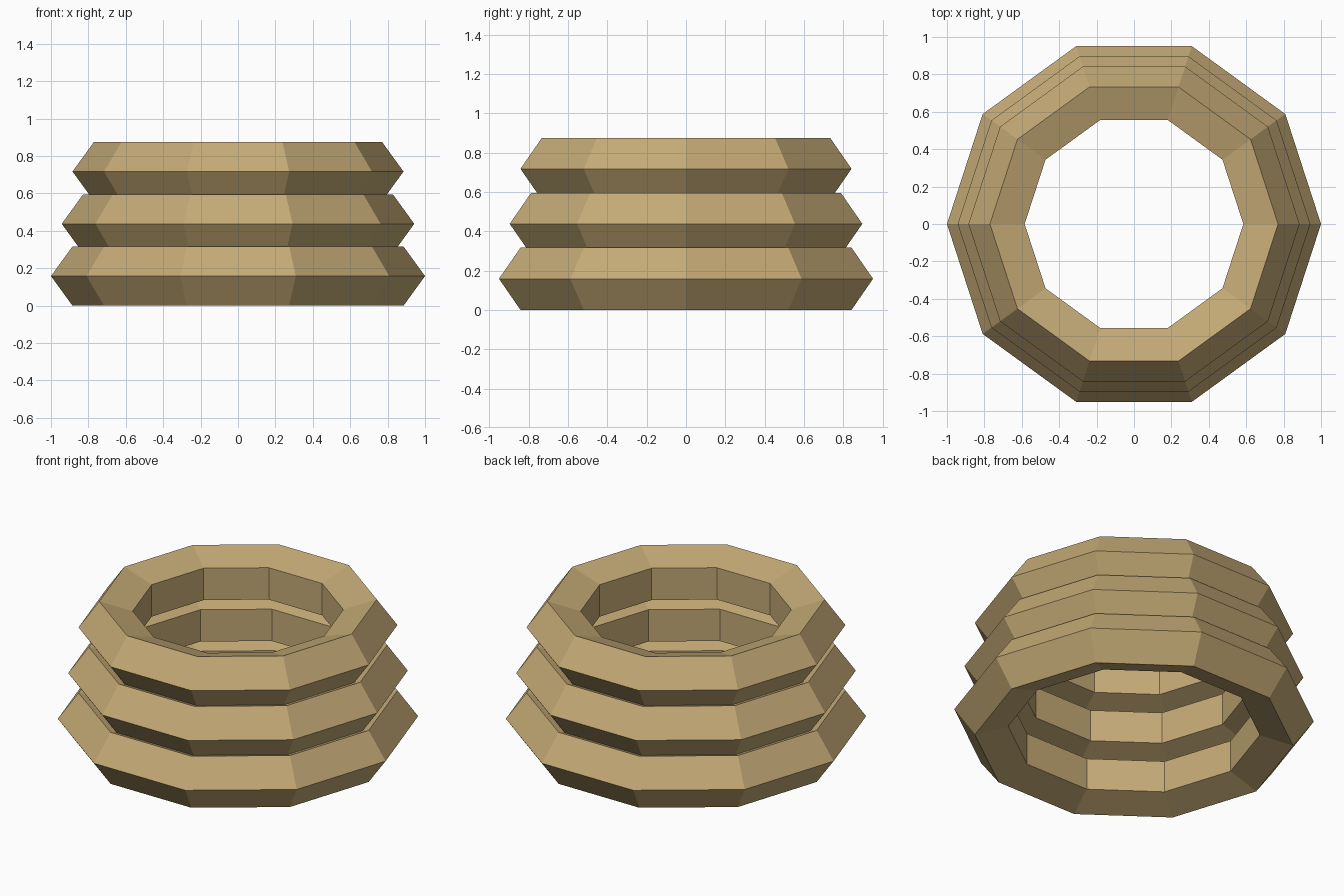
import bpy

if "Cube" in bpy.data.objects:
    bpy.data.objects.remove(bpy.data.objects["Cube"])

# Tan material shared by all rings
tan = bpy.data.materials.new("tan")
tan.diffuse_color = (0.55, 0.40, 0.18, 1.0)
tan.use_nodes = True
tan.node_tree.nodes["Principled BSDF"].inputs["Base Color"].default_value = tan.diffuse_color

# Three stacked rings, ten sides around with a five-sided section, narrowing upward
TUBE = 0.166
names = ("bottom_ring", "middle_ring", "top_ring")
for i, name in enumerate(names):
    bpy.ops.mesh.primitive_torus_add(
        major_segments=10, minor_segments=5,
        major_radius=0.834 - 0.0575 * i, minor_radius=TUBE,
        location=(0, 0, 0.158 + 0.2795 * i))
    ring = bpy.context.object
    ring.name = name
    ring.data.materials.append(tan)
    bpy.ops.object.shade_flat()
